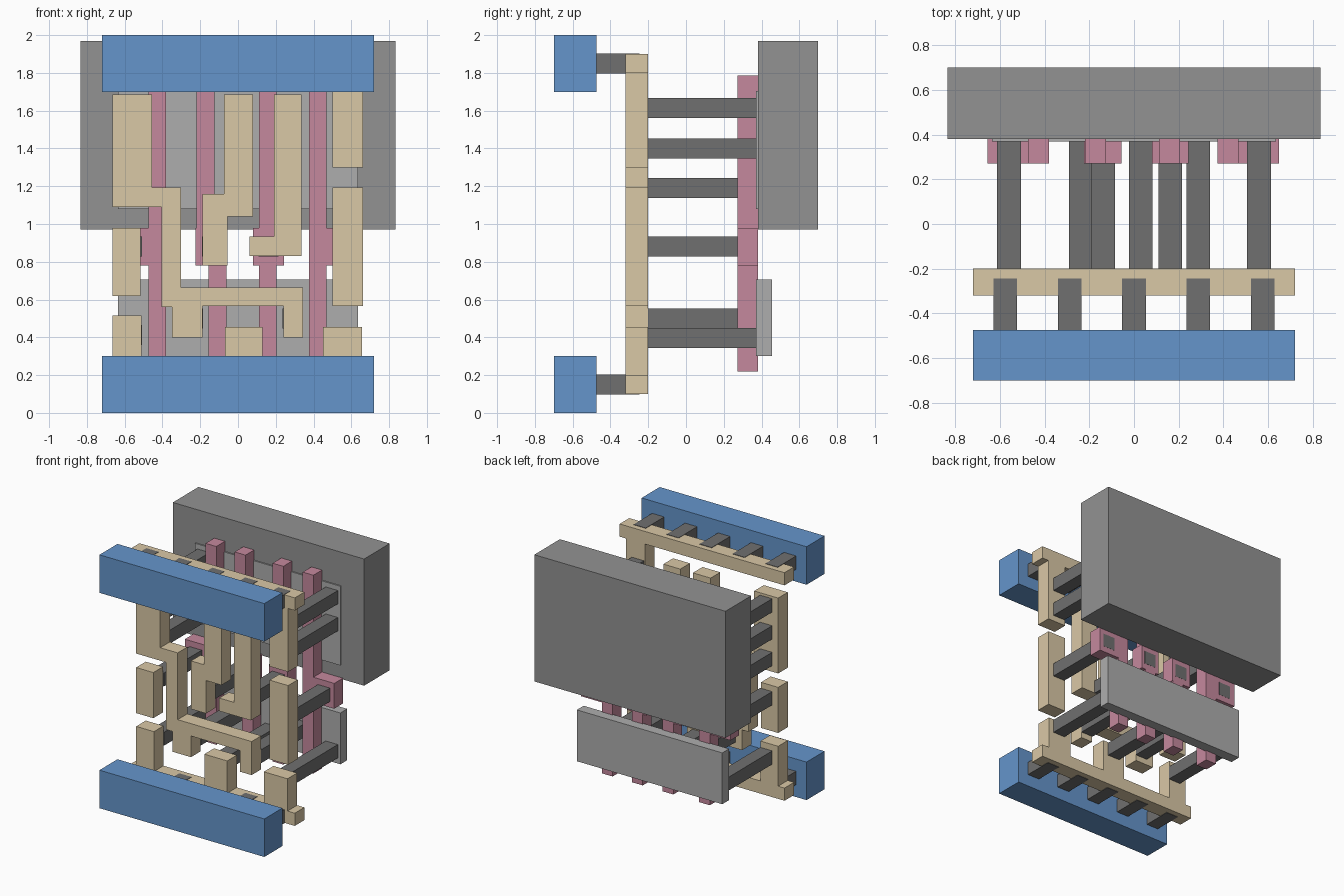
import bpy
import bmesh


def material(name, rgb):
    m = bpy.data.materials.new(name)
    m.diffuse_color = (*rgb, 1)
    return m


BLUE = material("blue", (0.13, 0.30, 0.60))
TAN = material("tan", (0.70, 0.58, 0.38))
PINK = material("pink", (0.56, 0.25, 0.34))
DARK = material("dark_grey", (0.16, 0.16, 0.16))
MID = material("mid_grey", (0.29, 0.29, 0.29))
LIGHT = material("light_grey", (0.42, 0.42, 0.42))


def plate(name, outline, y0, y1, mat):
    """Extrude a front-view (x, z) outline from y0 back to y1."""
    bm = bmesh.new()
    face = bm.faces.new([bm.verts.new((x, y0, z)) for x, z in outline])
    ext = bmesh.ops.extrude_face_region(bm, geom=[face], use_keep_orig=True)
    verts = [g for g in ext["geom"] if isinstance(g, bmesh.types.BMVert)]
    bmesh.ops.translate(bm, verts=verts, vec=(0, y1 - y0, 0))
    bmesh.ops.recalc_face_normals(bm, faces=bm.faces)
    mesh = bpy.data.meshes.new(name)
    bm.to_mesh(mesh)
    bm.free()
    mesh.materials.append(mat)
    obj = bpy.data.objects.new(name, mesh)
    bpy.context.collection.objects.link(obj)
    return obj


def box(name, x0, x1, z0, z1, y0, y1, mat):
    return plate(name, [(x0, z0), (x1, z0), (x1, z1), (x0, z1)], y0, y1, mat)


# Back well block and the two diffusion slabs
box("well_block", -0.835, 0.835, 0.97, 1.97, 0.38, 0.70, MID)
box("upper_diffusion", -0.635, 0.635, 1.08, 1.705, 0.37, 0.455, LIGHT)
box("lower_diffusion", -0.635, 0.635, 0.30, 0.705, 0.37, 0.455, LIGHT)

# Front power rails with their short connecting pegs
for label, z in (("bottom", 0.0), ("top", 1.7)):
    box(label + "_power_rail", -0.72, 0.72, z, z + 0.30, -0.70, -0.475, BLUE)
    for i in range(-2, 3):
        x = i * 0.288
        box(label + "_rail_peg", x - 0.053, x + 0.053, z + 0.097, z + 0.203,
            -0.475, -0.245, DARK)

# Pink gates: (lower x0, x1), (pad x0, x1), (upper x0, x1)
GATES = [
    ((-0.474, -0.38), (-0.655, -0.38), (-0.474, -0.38)),
    ((-0.155, -0.06), (-0.225, -0.055), (-0.22, -0.125)),
    ((0.112, 0.205), (0.08, 0.243), (0.112, 0.205)),
    ((0.375, 0.468), (0.375, 0.65), (0.375, 0.468)),
]
for lo, pad, up in GATES:
    left = [(lo[0], 0.22), (lo[0], 0.78), (pad[0], 0.78),
            (pad[0], 0.98), (up[0], 0.98), (up[0], 1.785)]
    right = [(lo[1], 0.22), (lo[1], 0.78), (pad[1], 0.78),
             (pad[1], 0.98), (up[1], 0.98), (up[1], 1.785)]
    outline = list(dict.fromkeys(right + left[::-1]))
    plate("gate", outline, 0.272, 0.38, PINK)

# Tan wiring layer
Y0, Y1 = -0.32, -0.20
plate("top_supply_wire", [(-0.72, 1.8), (0.50, 1.8), (0.50, 1.3), (0.662, 1.3),
      (0.662, 1.8), (0.72, 1.8), (0.72, 1.9), (-0.72, 1.9)], Y0, Y1, TAN)
plate("bottom_supply_wire", [
    (-0.72, 0.1), (0.72, 0.1), (0.72, 0.2), (0.656, 0.2), (0.656, 0.455),
    (0.45, 0.455), (0.45, 0.2), (0.13, 0.2), (0.13, 0.455), (-0.07, 0.455),
    (-0.07, 0.2), (-0.51, 0.2), (-0.51, 0.515), (-0.665, 0.515),
    (-0.665, 0.2), (-0.72, 0.2)], Y0, Y1, TAN)
plate("output_wire", [
    (-0.665, 1.09), (-0.405, 1.09), (-0.405, 0.56), (-0.35, 0.56),
    (-0.35, 0.4), (-0.187, 0.4), (-0.187, 0.567), (0.24, 0.567), (0.24, 0.4),
    (0.343, 0.4), (0.343, 0.665), (-0.303, 0.665), (-0.303, 1.192),
    (-0.455, 1.192), (-0.455, 1.685), (-0.665, 1.685)], Y0, Y1, TAN)
plate("second_input_wire", [
    (-0.187, 0.78), (-0.055, 0.78), (-0.055, 1.04), (0.08, 1.04),
    (0.08, 1.685), (-0.075, 1.685), (-0.075, 1.16), (-0.187, 1.16)], Y0, Y1, TAN)
plate("third_input_wire", [
    (0.06, 0.83), (0.337, 0.83), (0.337, 1.685), (0.19, 1.685),
    (0.19, 0.933), (0.06, 0.933)], Y0, Y1, TAN)
box("first_input_wire", -0.665, -0.515, 0.62, 0.98, Y0, Y1, TAN)
box("fourth_input_wire", 0.50, 0.662, 0.567, 1.192, Y0, Y1, TAN)

# Long dark contact bars from wiring to gates and diffusion (centre x, z)
CONTACTS = [
    (-0.56, 1.613), (-0.56, 1.40), (-0.56, 1.19),
    (0.56, 1.613), (0.56, 1.40),
    (-0.56, 0.88), (-0.138, 0.88), (0.162, 0.88), (0.56, 0.88),
    (-0.238, 0.50), (0.288, 0.50),
    (-0.56, 0.412), (0.03, 0.397), (0.56, 0.397),
]
for x, z in CONTACTS:
    box("contact_bar", x - 0.053, x + 0.053, z - 0.053, z + 0.053,
        -0.20, 0.381, DARK)
